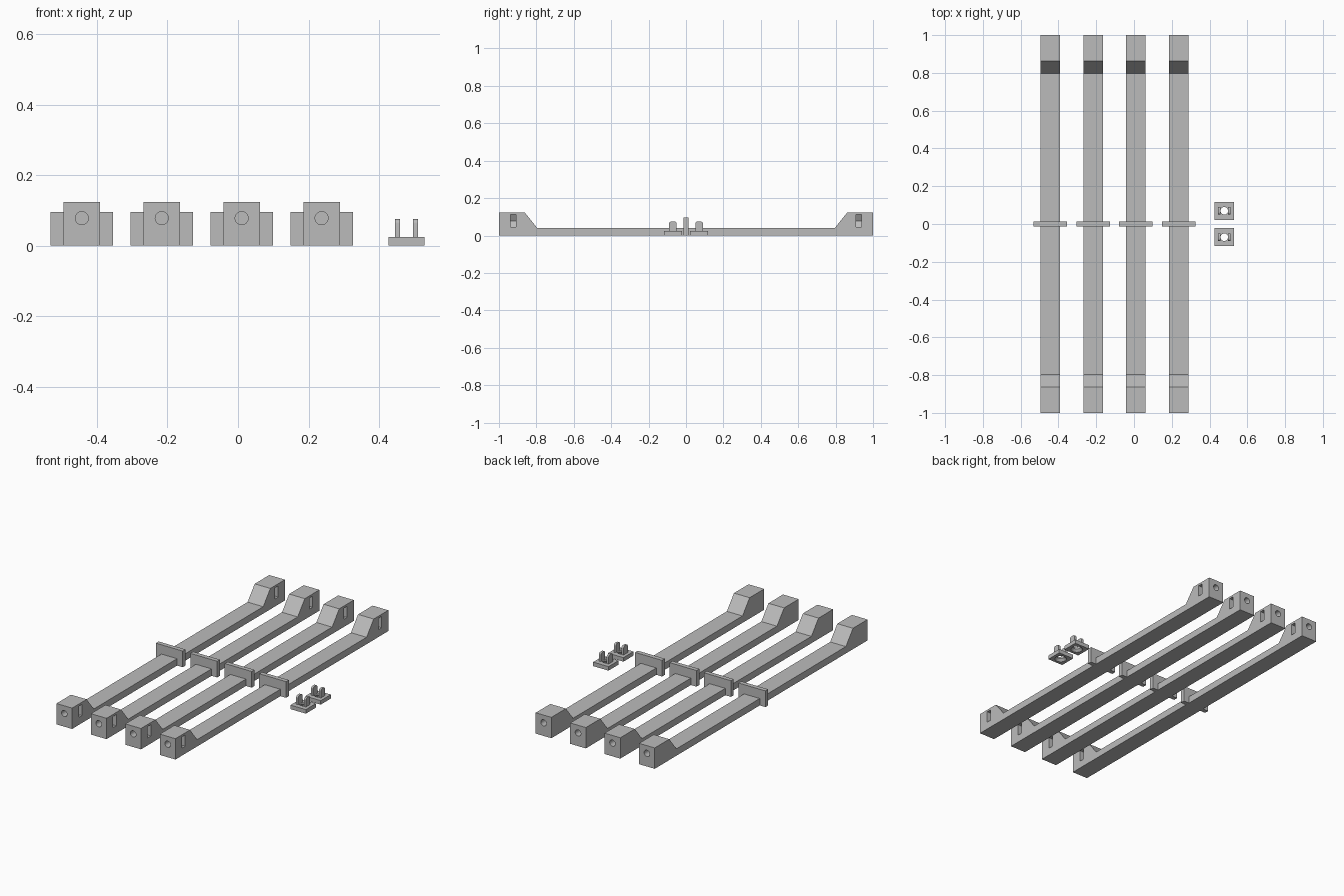
import bpy
import bmesh
from math import cos, sin, pi, radians
from mathutils import Matrix

cube = bpy.data.objects.get("Cube")
if cube:
    bpy.data.objects.remove(cube, do_unlink=True)

# Single plastic colour
grey = bpy.data.materials.new("light grey plastic")
grey.use_nodes = True
colour = (0.5, 0.5, 0.5, 1)
grey.diffuse_color = colour
grey.node_tree.nodes["Principled BSDF"].inputs["Base Color"].default_value = colour

# Where the flat profile's two coordinates and the depth go, per extrusion axis
PLACE = {
    "x": lambda u, v, d: (d, u, v),
    "y": lambda u, v, d: (u, d, v),
    "z": lambda u, v, d: (u, v, d),
}


def prism(name, profile, axis, start, end, start_scale=1.0):
    """Extrude a closed profile along an axis, optionally scaling its start."""
    bm = bmesh.new()
    put = PLACE[axis]
    a = [bm.verts.new(put(u * start_scale, v * start_scale, start)) for u, v in profile]
    b = [bm.verts.new(put(u, v, end)) for u, v in profile]
    bm.faces.new(a)
    bm.faces.new(b)
    n = len(a)
    for i in range(n):
        j = (i + 1) % n
        bm.faces.new((a[i], a[j], b[j], b[i]))
    bmesh.ops.recalc_face_normals(bm, faces=bm.faces)
    mesh = bpy.data.meshes.new(name)
    bm.to_mesh(mesh)
    bm.free()
    mesh.materials.append(grey)
    obj = bpy.data.objects.new(name, mesh)
    bpy.context.collection.objects.link(obj)
    return obj


def circle(radius, cu=0.0, cv=0.0, sides=32):
    return [(cu + radius * cos(2 * pi * i / sides), cv + radius * sin(2 * pi * i / sides))
            for i in range(sides)]


def rectangle(u0, u1, v0, v1):
    return [(u0, v0), (u1, v0), (u1, v1), (u0, v1)]


def activate(obj):
    bpy.ops.object.select_all(action="DESELECT")
    obj.select_set(True)
    bpy.context.view_layer.objects.active = obj


def cut(obj, cutters):
    """Subtract each cutter and discard it."""
    activate(obj)
    for cutter in cutters:
        mod = obj.modifiers.new("cut", "BOOLEAN")
        mod.operation = "DIFFERENCE"
        mod.solver = "EXACT"
        mod.object = cutter
        bpy.ops.object.modifier_apply(modifier=mod.name)
        bpy.data.objects.remove(cutter, do_unlink=True)


def smooth(obj):
    activate(obj)
    bpy.ops.object.shade_smooth_by_angle(angle=radians(25))


def copy_at(obj, name, x, y):
    dup = obj.copy()
    dup.data = obj.data.copy()
    dup.name = name
    dup.data.transform(Matrix.Translation((x, y, 0)))
    bpy.context.collection.objects.link(dup)


# Bar: thin beam with a raised, sloped block at each end
HALF, THIN, TALL = 0.0515, 0.041, 0.124
half_top = [(1, 0), (1, TALL), (0.863, TALL), (0.796, THIN)]
profile = half_top + [(-y, z) for y, z in reversed(half_top)]
bar = prism("bar", profile, "x", -HALF, HALF)

# Bolt holes in the ends, meeting hexagonal nut slots open on one side
HOLE_Z, NUT = 0.078, 0.0335
nut_point = 2 * NUT / 3 ** 0.5
nut_slot = [(0.1, HOLE_Z - NUT), (0.1, HOLE_Z + NUT), (-nut_point / 2, HOLE_Z + NUT),
            (-nut_point, HOLE_Z), (-nut_point / 2, HOLE_Z - NUT)]
for side in (-1, 1):
    cut(bar, [
        prism("bolt_cutter", circle(0.0185, 0, HOLE_Z), "y", side * 0.88, side * 1.1),
        prism("nut_cutter", nut_slot, "y", side * 0.908, side * 0.937),
    ])
smooth(bar)

# Cross plate that saddles the middle of the bar
WING, PLATE_TOP = 0.0885, 0.096
saddle = [(-WING, 0), (-HALF, 0), (-HALF, THIN), (HALF, THIN), (HALF, 0),
          (WING, 0), (WING, PLATE_TOP), (-WING, PLATE_TOP)]
plate = prism("cross_plate", saddle, "y", -0.013, 0.013)

# Clip: square base with a countersunk hole and two round-topped prongs
BASE_TOP, PRONG_TOP, PRONG_HALF, ROUND = 0.024, 0.075, 0.02, 0.012
base = prism("clip_base", rectangle(-0.0505, 0.0505, -0.0475, 0.0475), "z", 0, BASE_TOP)
cut(base, [
    prism("hole_cutter", circle(0.02), "z", -0.1, 0.1),
    prism("countersink_cutter", circle(0.02), "z", -0.002, 0.014, start_scale=1.75),
])
smooth(base)

arc = [(PRONG_HALF - ROUND + ROUND * cos(t * pi / 12),
        PRONG_TOP - ROUND + ROUND * sin(t * pi / 12)) for t in range(7)]
prong_profile = ([(PRONG_HALF, BASE_TOP)] + arc
                 + [(-y, z) for y, z in reversed(arc)] + [(-PRONG_HALF, BASE_TOP)])
prongs = [prism("clip_prong", prong_profile, "x", x, x + 0.013) for x in (-0.032, 0.019)]
for prong in prongs:
    smooth(prong)

# Four bars in a row, two clips beside them
for i in range(4):
    x = -0.443 + 0.2267 * i
    copy_at(bar, f"bar_{i + 1}", x, 0)
    copy_at(plate, f"cross_plate_{i + 1}", x, 0)
for label, y in (("front", -0.07), ("back", 0.07)):
    copy_at(base, f"{label}_clip_base", 0.478, y)
    for side, prong in zip(("right", "left"), prongs):
        copy_at(prong, f"{label}_clip_{side}_prong", 0.478, y)

for template in [bar, plate, base] + prongs:
    bpy.data.objects.remove(template, do_unlink=True)
